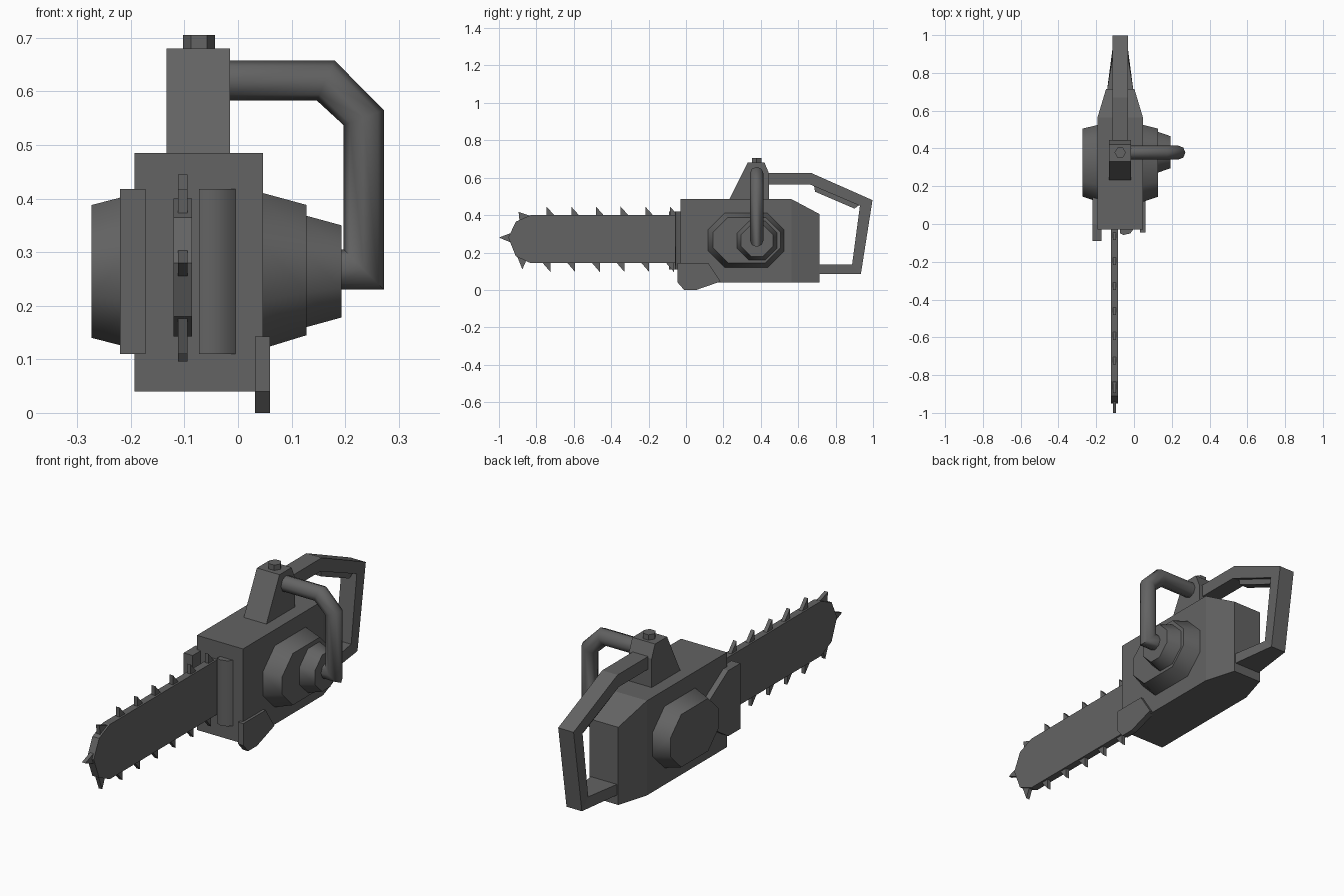
import bpy, math

if "Cube" in bpy.data.objects:
    bpy.data.objects.remove(bpy.data.objects["Cube"])

grey = bpy.data.materials.new("dark grey")
grey.diffuse_color = (0.125, 0.125, 0.125, 1)
grey.use_nodes = True
grey.node_tree.nodes["Principled BSDF"].inputs["Base Color"].default_value = grey.diffuse_color
BLADE_X, BODY_X = -0.103, -0.073


def make(name, verts, faces, angle=None):
    me = bpy.data.meshes.new(name)
    me.from_pydata(verts, [], faces)
    ob = bpy.data.objects.new(name, me)
    bpy.context.collection.objects.link(ob)
    me.materials.append(grey)
    bpy.ops.object.select_all(action='DESELECT')
    ob.select_set(True)
    bpy.context.view_layer.objects.active = ob
    bpy.ops.object.mode_set(mode='EDIT')
    bpy.ops.mesh.select_all(action='SELECT')
    bpy.ops.mesh.normals_make_consistent(inside=False)
    bpy.ops.object.mode_set(mode='OBJECT')
    if angle:
        bpy.ops.object.shade_smooth_by_angle(angle=math.radians(angle))
    return ob


def loft(name, rings, angle=None):
    """Skin a row of equal-sized rings and cap both ends."""
    n, m = len(rings[0]), len(rings)
    verts = [p for r in rings for p in r]
    faces = [(i * n + j, i * n + (j + 1) % n, (i + 1) * n + (j + 1) % n, (i + 1) * n + j)
             for i in range(m - 1) for j in range(n)]
    faces += [tuple(range(n)), tuple(range((m - 1) * n, m * n))]
    return make(name, verts, faces, angle)


def plate(name, profile, x0, x1):
    """Side profile (y, z) extruded across x."""
    return loft(name, [[(x, y, z) for y, z in profile] for x in (x0, x1)])


def strip(name, rows):
    """Bar from rows of outer (y, z), inner (y, z), half width."""
    c = BODY_X
    return loft(name, [[(c - w, *a), (c + w, *a), (c + w, *b), (c - w, *b)] for a, b, w in rows])


def octagon(x, y0, y1, z0, z1, cut):
    return [(x, y, z) for y, z in (
        (y0 + cut, z0), (y1 - cut, z0), (y1, z0 + cut), (y1, z1 - cut),
        (y1 - cut, z1), (y0 + cut, z1), (y0, z1 - cut), (y0, z0 + cut))]


# engine body, narrowing at the rear
strip("body", [((-0.03, 0.485), (-0.03, 0.04), 0.12),
               ((0.565, 0.485), (0.565, 0.04), 0.12),
               ((0.715, 0.405), (0.715, 0.04), 0.075)])

# tower and fuel cap
plate("tower", [(0.23, 0.48), (0.33, 0.68), (0.42, 0.68), (0.445, 0.62), (0.445, 0.48)],
      -0.133, -0.015)
loft("cap", [[(BODY_X + 0.03 * math.cos(k * math.pi / 3), 0.378 + 0.03 * math.sin(k * math.pi / 3), z)
              for k in range(6)] for z in (0.67, 0.705)])

# side covers
loft("right_cover", [octagon(0.04, 0.115, 0.527, 0.118, 0.412, 0.09),
                     octagon(0.128, 0.145, 0.505, 0.145, 0.388, 0.08)], 50)
loft("starter_hub", [octagon(0.12, 0.27, 0.49, 0.158, 0.37, 0.065),
                     octagon(0.193, 0.295, 0.465, 0.178, 0.35, 0.055)], 50)
loft("left_cover", [octagon(-0.18, 0.115, 0.527, 0.116, 0.412, 0.09),
                    octagon(-0.273, 0.145, 0.505, 0.14, 0.388, 0.08)], 50)

# guards at the front of the body
plate("left_guard", [(-0.09, 0.418), (0.0, 0.418), (0.14, 0.33), (0.14, 0.2), (0.0, 0.11), (-0.09, 0.11)],
      -0.22, -0.173)
loft("front_bumper", [[(-0.073, -0.02, z), (-0.073, -0.05, z), (-0.055, -0.058, z),
                       (-0.02, -0.05, z), (0.003, -0.02, z)] for z in (0.11, 0.418)], 50)
plate("foot", [(-0.045, 0.143), (-0.045, 0.04), (-0.01, 0), (0.055, 0), (0.185, 0.045), (0.12, 0.143)],
      0.032, 0.06)

# rear handle loop and trigger
strip("rear_handle", [((0.43, 0.625), (0.43, 0.565), 0.04),
                      ((0.67, 0.625), (0.66, 0.565), 0.04),
                      ((0.997, 0.48), (0.93, 0.45), 0.04),
                      ((0.935, 0.085), (0.888, 0.135), 0.04),
                      ((0.705, 0.085), (0.705, 0.135), 0.07)])
plate("trigger", [(0.685, 0.555), (0.69, 0.525), (0.9, 0.435), (0.925, 0.452)], -0.095, -0.05)

# bent side handle: outer and inner corners (x, z) of each mitred ring
corners = [((-0.03, 0.658), (-0.03, 0.583)), ((0.18, 0.658), (0.147, 0.583)),
           ((0.272, 0.565), (0.197, 0.537)), ((0.272, 0.23), (0.197, 0.305)),
           ((0.185, 0.23), (0.185, 0.305))]
rings = []
for (ox, oz), (ix, iz) in corners:
    ring = []
    for k in range(8):
        c, s = math.cos(k * math.pi / 4) / 2, math.sin(k * math.pi / 4)
        ring.append(((ox + ix) / 2 + c * (ox - ix), 0.378 + 0.037 * s, (oz + iz) / 2 + c * (oz - iz)))
    rings.append(ring)
loft("side_handle", rings, 46)

# guide bar
plate("guide_bar", [(0.0, 0.4), (-0.83, 0.4), (-0.91, 0.365), (-0.95, 0.28), (-0.91, 0.18),
                    (-0.83, 0.143), (0.0, 0.143)], BLADE_X - 0.0175, BLADE_X + 0.0175)

# chain teeth along both edges and round the nose
teeth = [[(-0.895, 0.417), (-0.83, 0.395), (-0.89, 0.365)],
         [(-1.0, 0.28), (-0.94, 0.303), (-0.94, 0.255)],
         [(-0.875, 0.11), (-0.905, 0.185), (-0.855, 0.155)]]
for i in range(6):
    y = -0.745 + 0.132 * i
    teeth.append([(y, 0.445), (y + 0.042, 0.398), (y, 0.39)])
    teeth.append([(y + 0.02, 0.096), (y - 0.022, 0.145), (y + 0.02, 0.153)])
for t in teeth:
    plate("chain_tooth", t, BLADE_X - 0.009, BLADE_X + 0.009)
